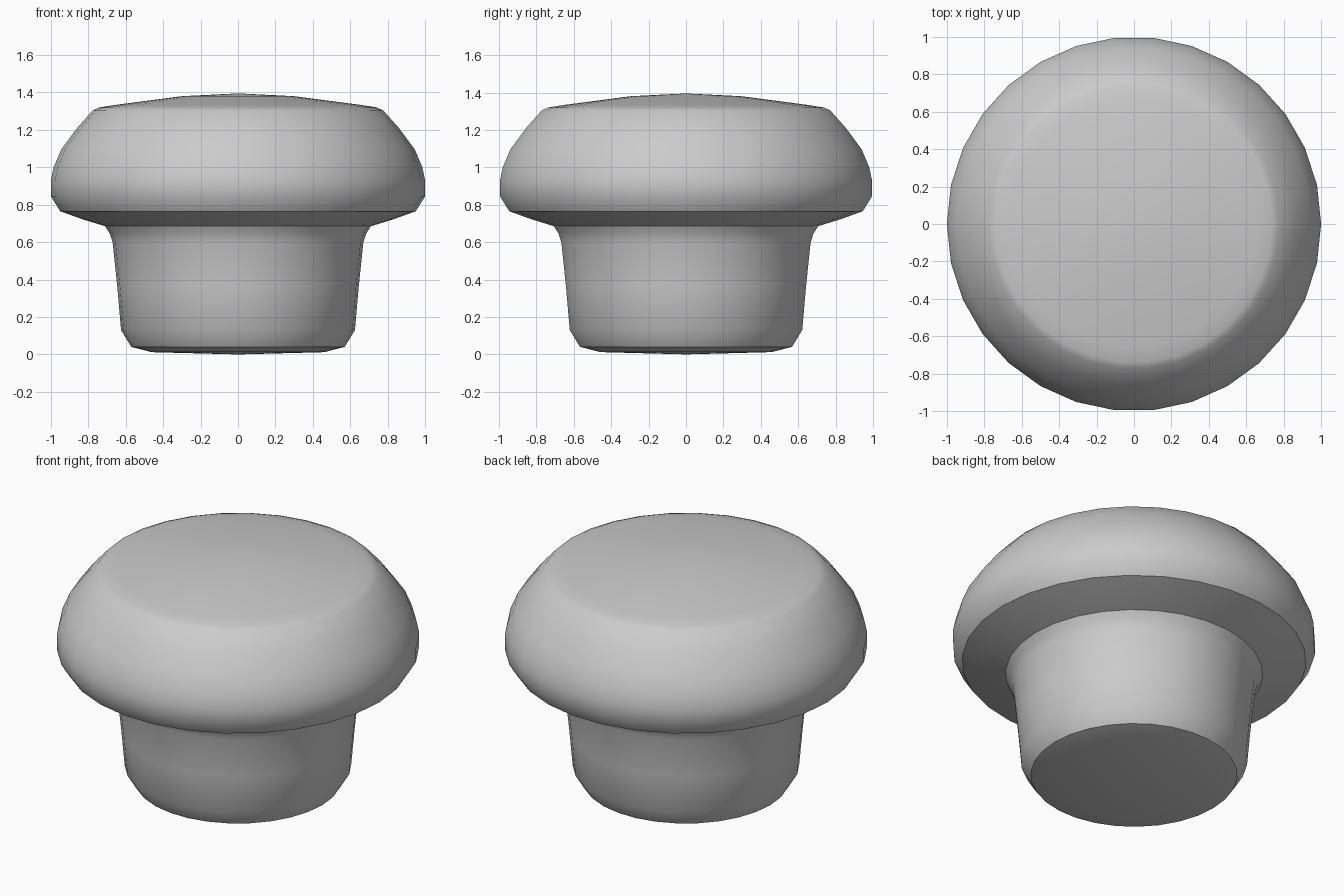
import bpy, bmesh, math

cube = bpy.data.objects.get("Cube")
if cube:
    bpy.data.objects.remove(cube, do_unlink=True)

SEGMENTS = 30

# One plain grey for the whole model
grey = bpy.data.materials.new("plain_grey")
grey.use_nodes = True
colour = (0.6, 0.6, 0.6, 1.0)
grey.diffuse_color = colour
grey.node_tree.nodes["Principled BSDF"].inputs["Base Color"].default_value = colour


def lathe(name, profile, sharp_angle):
    """Spin a (radius, height) profile around z; radius 0 closes to a point."""
    bm = bmesh.new()
    verts = [bm.verts.new((r, 0, z)) for r, z in profile]
    edges = [bm.edges.new(pair) for pair in zip(verts, verts[1:])]
    bmesh.ops.spin(bm, geom=verts + edges, cent=(0, 0, 0), axis=(0, 0, 1),
                   angle=math.tau, steps=SEGMENTS, use_duplicate=False)
    bmesh.ops.remove_doubles(bm, verts=bm.verts, dist=0.0005)
    bmesh.ops.recalc_face_normals(bm, faces=bm.faces)
    # Open shells: make sure the widest faces point outward
    side = max(bm.faces, key=lambda f: f.calc_center_median().xy.length)
    if side.normal.xy.dot(side.calc_center_median().xy) < 0:
        bmesh.ops.reverse_faces(bm, faces=bm.faces)
    mesh = bpy.data.meshes.new(name)
    bm.to_mesh(mesh)
    bm.free()
    obj = bpy.data.objects.new(name, mesh)
    bpy.context.collection.objects.link(obj)
    mesh.materials.append(grey)
    bpy.ops.object.select_all(action='DESELECT')
    obj.select_set(True)
    bpy.context.view_layer.objects.active = obj
    bpy.ops.object.shade_smooth_by_angle(angle=math.radians(sharp_angle))
    return obj


# Tapered stem with a rounded foot and a flare under the cap
lathe("stem", [(0, 0), (0.46, 0.012), (0.57, 0.04), (0.625, 0.13), (0.645, 0.36),
               (0.67, 0.6), (0.685, 0.645), (0.71, 0.685)], 40)

# Wide bulging cap with a sloped underside and a shallow domed top
lathe("cap", [(0.71, 0.685), (0.83, 0.722), (0.95, 0.765), (1.0, 0.845), (1.0, 0.93),
              (0.985, 1.0), (0.945, 1.095), (0.86, 1.21), (0.775, 1.305), (0.74, 1.32),
              (0.66, 1.333), (0.3, 1.38), (0, 1.395)], 38)
